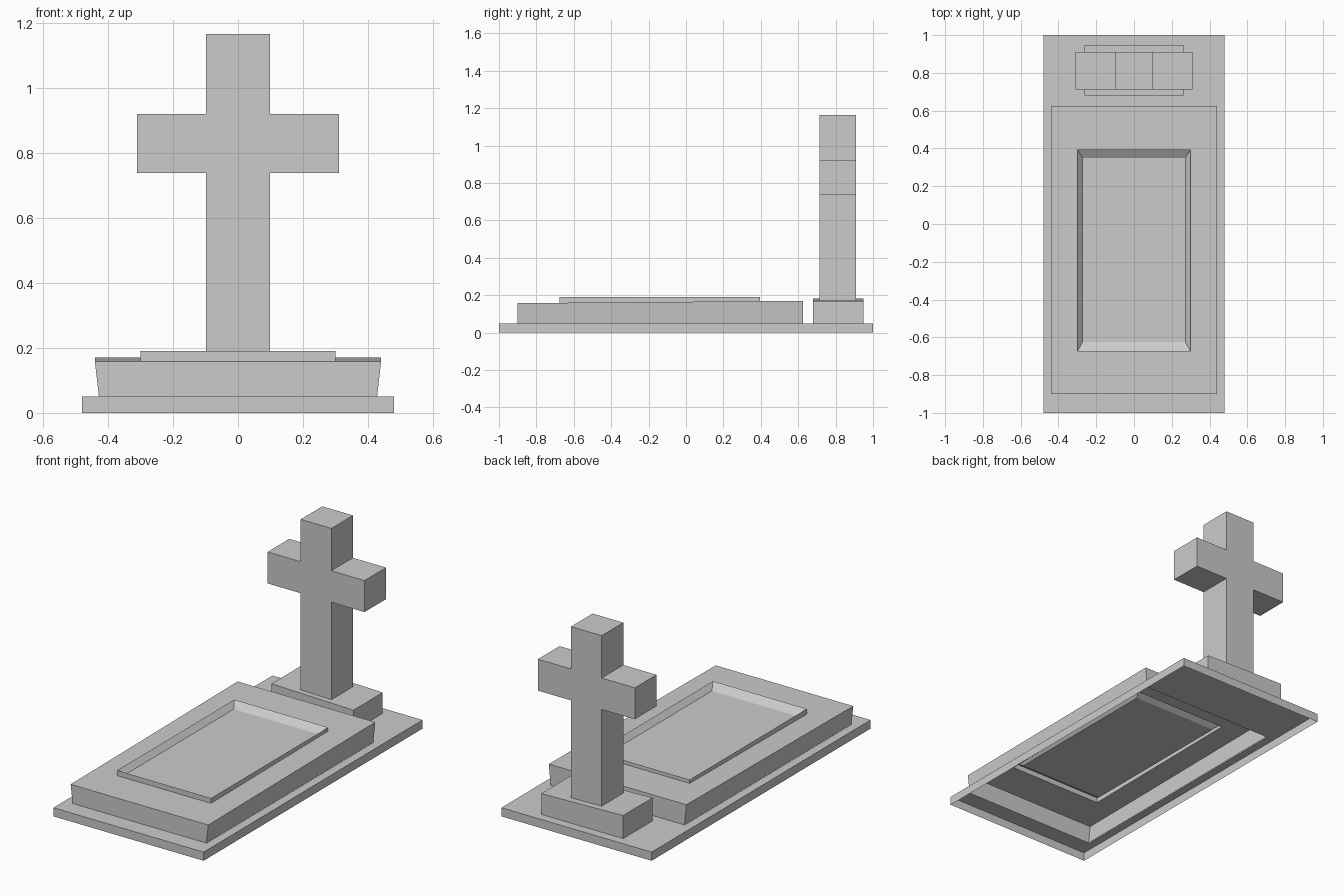
import bpy, bmesh

cube = bpy.data.objects.get("Cube")
if cube:
    bpy.data.objects.remove(cube, do_unlink=True)

stone = bpy.data.materials.new("grey stone")
stone.use_nodes = True
GREY = (0.6, 0.6, 0.6, 1)
stone.diffuse_color = GREY
bsdf = next(n for n in stone.node_tree.nodes if n.type == 'BSDF_PRINCIPLED')
bsdf.inputs["Base Color"].default_value = GREY


def finish(bm, name):
    mesh = bpy.data.meshes.new(name)
    bm.to_mesh(mesh)
    bm.free()
    mesh.materials.append(stone)
    obj = bpy.data.objects.new(name, mesh)
    bpy.context.collection.objects.link(obj)
    return obj


def ring(x, y0, y1, z, slope_x=0, slope_y=0):
    """Rectangle centred on x = 0, optionally tilted along x or y."""
    corners = [(-x, y0), (x, y0), (x, y1), (-x, y1)]
    return [(px, py, z + slope_x * px + slope_y * py) for px, py in corners]


def loft(name, rings, cap=True):
    """Join a stack of rectangles into a shell, open underneath."""
    bm = bmesh.new()
    loops = [[bm.verts.new(p) for p in r] for r in rings]
    for a, b in zip(loops, loops[1:]):
        for i in range(4):
            j = (i + 1) % 4
            bm.faces.new((a[i], a[j], b[j], b[i]))
    if cap:
        bm.faces.new(loops[-1])
    return finish(bm, name)


# Ground plinth: thin shell, open where the slab sits
loft("plinth", [
    ring(0.48, -1, 1, 0),
    ring(0.48, -1, 1, 0.05),
    ring(0.43, -0.9, 0.625, 0.05),
], cap=False)

# Grave slab: flared sides, gently sloping top, raised rim around a sunken panel
loft("grave_slab", [
    ring(0.428, -0.9, 0.625, 0.05),
    ring(0.44, -0.9, 0.625, 0.165, slope_y=0.008),
    ring(0.3, -0.675, 0.395, 0.165, slope_y=0.008),
    ring(0.3, -0.675, 0.395, 0.19),
    ring(0.272, -0.625, 0.35, 0.16),
])

# Block carrying the cross, its top slightly tilted sideways
loft("cross_block", [
    ring(0.262, 0.68, 0.948, 0.05),
    ring(0.262, 0.68, 0.948, 0.177, slope_x=-0.025),
])

# Cross: mirrored outline pushed through its thickness
half = [(0.098, 0.165), (0.098, 0.738), (0.31, 0.738),
        (0.31, 0.92), (0.098, 0.92), (0.098, 1.165)]
outline = half + [(-x, z) for x, z in reversed(half)]
bm = bmesh.new()
front = bm.faces.new([bm.verts.new((x, 0.713, z)) for x, z in outline])
back = bmesh.ops.extrude_face_region(bm, geom=[front], use_keep_orig=True)["geom"]
bmesh.ops.translate(bm, vec=(0, 0.197, 0),
                    verts=[v for v in back if isinstance(v, bmesh.types.BMVert)])
bmesh.ops.recalc_face_normals(bm, faces=bm.faces)
finish(bm, "cross")
